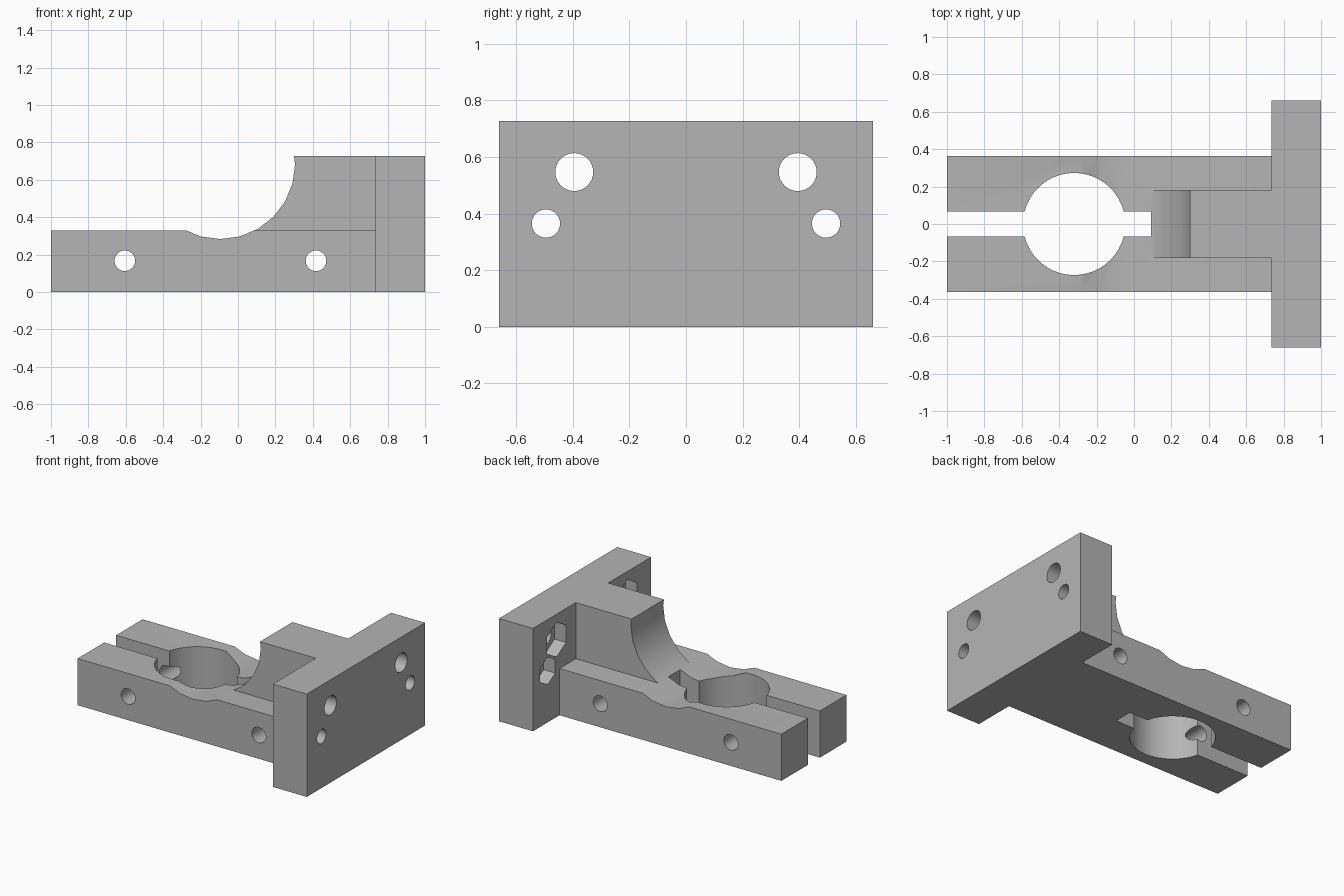
import bpy
import math
from mathutils import Matrix

cube = bpy.data.objects.get("Cube")
if cube:
    bpy.data.objects.remove(cube, do_unlink=True)

grey = bpy.data.materials.new("plain grey")
grey.use_nodes = True
colour = (0.46, 0.46, 0.46, 1)
grey.diffuse_color = colour
grey.node_tree.nodes["Principled BSDF"].inputs["Base Color"].default_value = colour


def box(name, low, high):
    """Box between two corners."""
    bpy.ops.mesh.primitive_cube_add(size=1)
    ob = bpy.context.object
    ob.name = name
    size = [b - a for a, b in zip(low, high)]
    centre = [(a + b) / 2 for a, b in zip(low, high)]
    ob.data.transform(Matrix.Translation(centre) @ Matrix.Diagonal((*size, 1)))
    ob.data.materials.append(grey)
    return ob


def rod(name, centre, radius, length, axis, sides=32):
    """Prism or cylinder along the x, y or z axis."""
    bpy.ops.mesh.primitive_cylinder_add(vertices=sides, radius=radius, depth=length)
    ob = bpy.context.object
    ob.name = name
    turn = {"x": Matrix.Rotation(math.pi / 2, 4, "Y"),
            "y": Matrix.Rotation(math.pi / 2, 4, "X"),
            "z": Matrix.Identity(4)}[axis]
    ob.data.transform(Matrix.Translation(centre) @ turn)
    ob.data.materials.append(grey)
    return ob


def combine(target, tool, operation):
    """Apply a boolean and discard the tool."""
    mod = target.modifiers.new(operation.lower(), "BOOLEAN")
    mod.operation = operation
    mod.solver = "EXACT"
    mod.object = tool
    bpy.context.view_layer.objects.active = target
    bpy.ops.object.modifier_apply(modifier=mod.name)
    bpy.data.objects.remove(tool, do_unlink=True)


# Solid body: mounting plate, clamp arm and upright rib
bracket = box("clamp_bracket", (0.735, -0.66, 0), (1, 0.66, 0.727))
combine(bracket, box("arm", (-1, -0.363, 0), (0.8, 0.363, 0.33)), "UNION")
combine(bracket, box("rib", (0, -0.181, 0.1), (0.8, 0.181, 0.727)), "UNION")

# Curved relief across the arm and rib, clamp bore and split
cutters = [
    rod("relief", (-0.095, 0, 0.683), 0.4, 2, "y", 24),
    rod("bore", (-0.32, 0, 0.2), 0.273, 1, "z", 48),
    box("split", (-1.1, -0.067, -0.1), (0.092, 0.067, 0.6)),
]

# Clamp screw holes through the arm
for x in (-0.605, 0.417):
    cutters.append(rod("screw_hole", (x, 0, 0.167), 0.055, 1, "y"))

# Plate bolt holes with hexagonal nut pockets behind them
pocket_depth = 0.09
for side in (-1, 1):
    for y, z, hole, nut in ((0.395, 0.547, 0.067, 0.122), (0.495, 0.365, 0.05, 0.097)):
        cutters.append(rod("bolt_hole", (0.85, side * y, z), hole, 0.5, "x"))
        pocket = rod("nut_pocket", (0, 0, 0), nut, 2 * pocket_depth, "z", 6)
        # One corner of each hexagon points straight up
        pocket.data.transform(Matrix.Translation((0.735, side * y, z))
                              @ Matrix.Rotation(math.pi / 2, 4, "X")
                              @ Matrix.Rotation(math.pi / 2, 4, "Y"))
        cutters.append(pocket)

for cutter in cutters:
    combine(bracket, cutter, "DIFFERENCE")

# Smooth the bores, keep the machined edges sharp
bpy.ops.object.select_all(action="DESELECT")
bracket.select_set(True)
bpy.context.view_layer.objects.active = bracket
bpy.ops.object.shade_smooth_by_angle(angle=math.radians(30))
